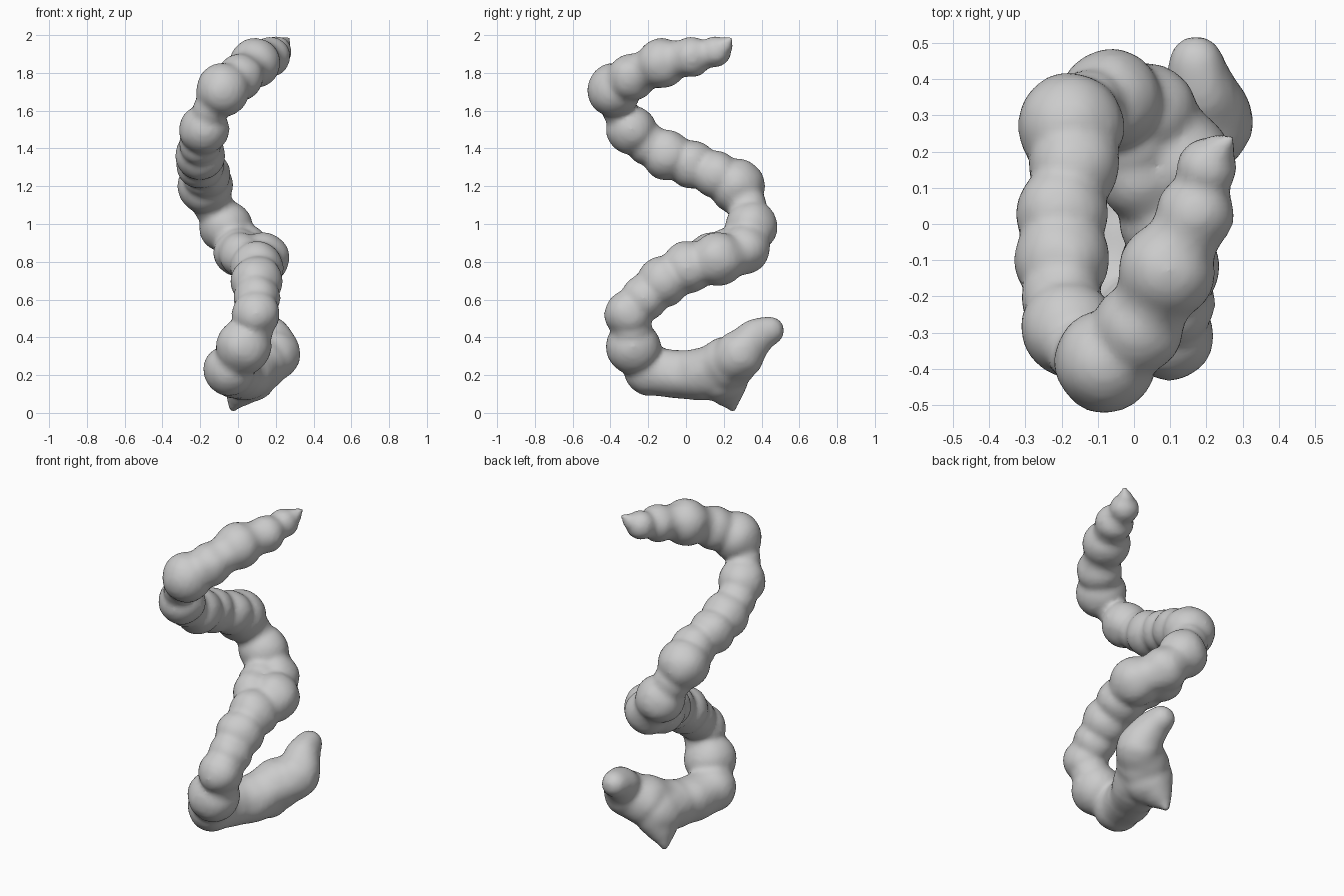
import bpy, bmesh, math
from mathutils import Vector, noise

if "Cube" in bpy.data.objects:
    bpy.data.objects.remove(bpy.data.objects["Cube"])

# Centre line of the lumpy coil: x, y, z, radius (one row per bulge or neck)
PATH = [
    (.265, .235, 1.98, .014), (.235, .205, 1.945, .045), (.2, .155, 1.91, .085),
    (.17, .03, 1.885, .108), (.09, -.13, 1.85, .135), (.01, -.29, 1.775, .127),
    (-.08, -.38, 1.71, .143), (-.145, -.355, 1.605, .092), (-.18, -.29, 1.5, .133),
    (-.2, -.2, 1.42, .113), (-.2, -.1, 1.365, .135), (-.2, .03, 1.315, .13),
    (-.165, .16, 1.26, .128), (-.175, .27, 1.2, .148), (-.13, .32, 1.1, .108),
    (-.065, .345, .985, .14), (.04, .31, .865, .132), (.13, .17, .815, .143),
    (.1, .01, .77, .142), (.1, -.12, .695, .138),
    (.1, -.22, .61, .125), (.095, -.305, .525, .128), (.075, -.29, .44, .112),
    (.03, -.28, .35, .148), (-.045, -.19, .225, .137), (-.01, -.05, .205, .132),
    (.05, .08, .205, .138), (.12, .22, .26, .148), (.2, .285, .31, .13),
    (.185, .37, .4, .1), (.172, .445, .435, .076),
]
# Pointed foot under the lower end
FOOT = [(.03, .06, .2, .135), (.06, .19, .2, .145), (.02, .215, .125, .09),
        (-.012, .235, .065, .045), (-.03, .25, .014, .014)]
# Second bulge that widens the middle bend
SIDE = [(.04, .31, .865, .125), (0, .23, .85, .13), (.02, .13, .835, .12),
        (.1, .03, .78, .13)]


def sample(rows, steps, pinch):
    """Catmull-Rom samples with radii pinched between rows."""
    p = [Vector(r) for r in rows]
    p = [p[0]] + p + [p[-1]]
    for i in range(1, len(p) - 2):
        a, b, c, d = p[i - 1:i + 3]
        for k in range(steps):
            t = k / steps
            v = .5 * (2 * b + (c - a) * t + (2 * a - 5 * b + 4 * c - d) * t * t
                      + (3 * b - a - 3 * c + d) * t ** 3)
            r = (b[3] + (c[3] - b[3]) * t) * (1 - pinch * math.sin(math.pi * t))
            yield Vector(v[:3]), r
    yield Vector(p[-1][:3]), p[-1][3]


# Template ball
bm = bmesh.new()
bmesh.ops.create_icosphere(bm, subdivisions=3, radius=1)
ball = [v.co.copy() for v in bm.verts]
tris = [[v.index for v in f.verts] for f in bm.faces]
bm.free()

# Overlapping balls along the path, fused into one skin
verts, faces = [], []
for rows, pinch in ((PATH[:25], .17), (PATH[24:], .03), (FOOT, .02), (SIDE, .1)):
    for co, r in sample(rows, 5, pinch):
        n = len(verts)
        verts += [co + v * r for v in ball]
        faces += [[i + n for i in t] for t in tris]
me = bpy.data.meshes.new("coil_body")
me.from_pydata(verts, [], faces)
ob = bpy.data.objects.new("coil_body", me)
bpy.context.collection.objects.link(ob)
bpy.context.view_layer.objects.active = ob
ob.select_set(True)

m = ob.modifiers.new("fuse", 'REMESH')
m.mode = 'VOXEL'
m.voxel_size = .016
bpy.ops.object.modifier_apply(modifier=m.name)

# Soft irregular surface
normals = [v.normal.copy() for v in ob.data.vertices]
for v, nrm in zip(ob.data.vertices, normals):
    v.co += nrm * .006 * noise.noise(v.co * 9)
s = ob.modifiers.new("soften", 'SMOOTH')
s.factor = .5
s.iterations = 4
bpy.ops.object.modifier_apply(modifier=s.name)
bpy.ops.object.shade_smooth()
